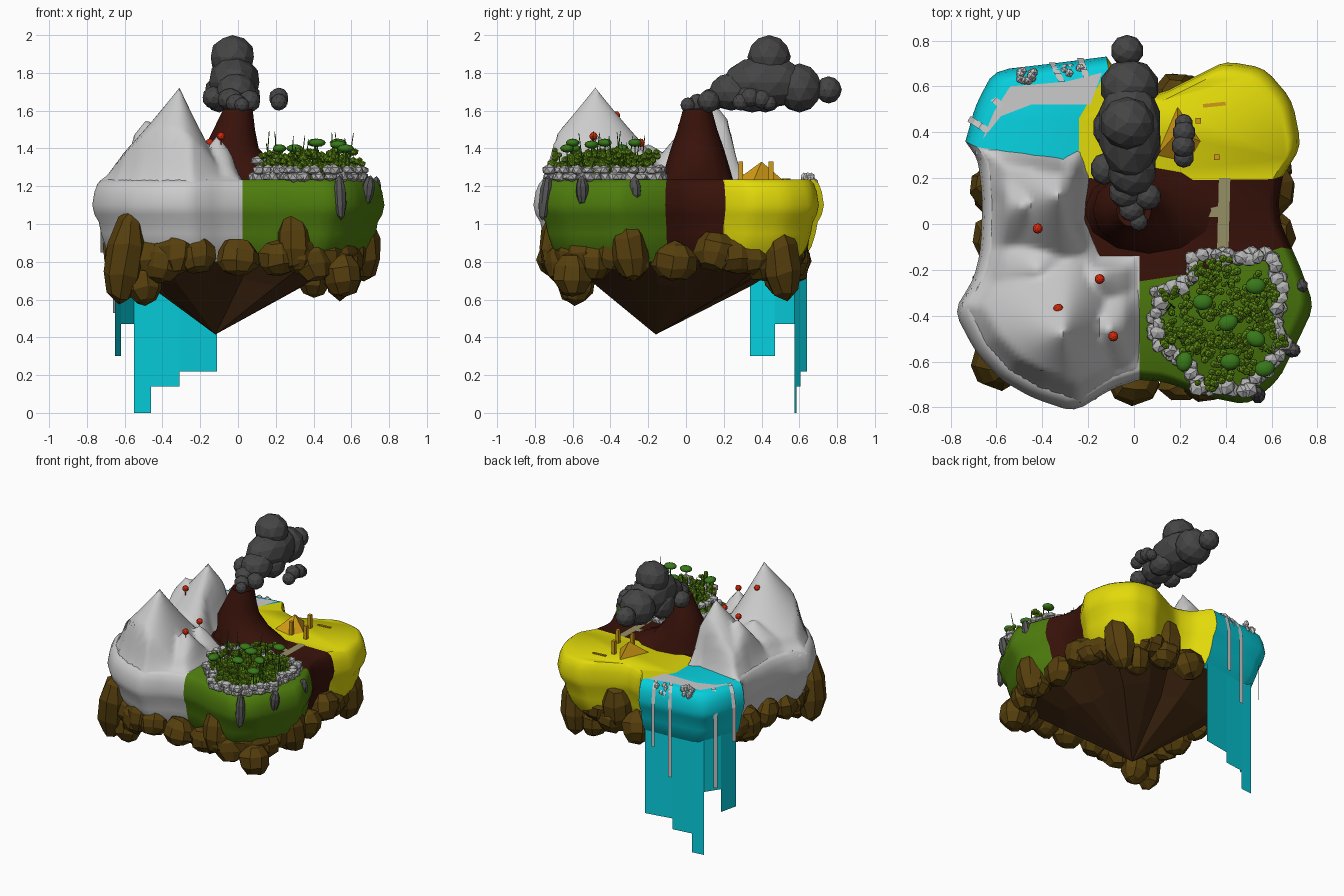
import bpy, bmesh, math, random
from mathutils import Matrix, Vector, Euler
from mathutils.geometry import intersect_point_line

if "Cube" in bpy.data.objects:
    bpy.data.objects.remove(bpy.data.objects["Cube"])
random.seed(7)
U = random.uniform

COL = dict(grass=(.075, .2, .004), lava=(.04, .006, .003), sand=(.76, .7, .003), water=(.002, .62, .72),
           rock=(.095, .05, .004), under=(.055, .022, .006), smoke=(.06, .06, .06), red=(.65, .02, .003),
           orange=(.65, .33, .008), stone=(.45, .45, .45), dark=(.09, .09, .09), path=(.3, .28, .13),
           leaf=(.13, .3, .008), canopy=(.04, .19, .01))
MATS = {}
for k, c in COL.items():
    MATS[k] = bpy.data.materials.new(k)
    MATS[k].diffuse_color = (*c, 1)

def finish(bm, name, mat=None, smooth=0):
    bmesh.ops.recalc_face_normals(bm, faces=bm.faces)
    me = bpy.data.meshes.new(name)
    bm.to_mesh(me)
    bm.free()
    ob = bpy.data.objects.new(name, me)
    bpy.context.collection.objects.link(ob)
    if mat:
        me.materials.append(MATS[mat])
    if smooth:
        bpy.ops.object.select_all(action='DESELECT')
        ob.select_set(True)
        bpy.context.view_layer.objects.active = ob
        bpy.ops.object.shade_smooth_by_angle(angle=math.radians(smooth))
    return ob

def bridge(bm, rings, closed=True):
    vr = [[bm.verts.new(p) for p in r] for r in rings]
    n = len(vr[0])
    for a, b in zip(vr, vr[1:]):
        for i in range(n if closed else n - 1):
            j = (i + 1) % n
            bm.faces.new((a[i], a[j], b[j], b[i]))
    return vr

def blob(bm, loc, size, rot=(0, 0, 0), kind='ico', sub=1, jit=0.0):
    m = Matrix.LocRotScale(Vector(loc), Euler(rot), Vector(size))
    if kind == 'ico':
        vs = bmesh.ops.create_icosphere(bm, subdivisions=sub, radius=1, matrix=m)['verts']
    elif kind == 'barrel':
        vs = bmesh.ops.create_uvsphere(bm, u_segments=8, v_segments=5, radius=1, matrix=m)['verts']
    elif kind == 'box':
        vs = bmesh.ops.create_cube(bm, size=2, matrix=m)['verts']
    else:
        vs = bmesh.ops.create_cone(bm, segments=5, radius1=1, radius2=.4, depth=2, matrix=m, cap_ends=True)['verts']
    for v in vs:
        v.co += Vector((U(-1, 1) * size[0], U(-1, 1) * size[1], U(-1, 1) * size[2])) * jit

def flat(name, pts, z, mat):
    bm = bmesh.new()
    bm.faces.new([bm.verts.new((x, y, z)) for x, y in pts])
    return finish(bm, name, mat)

def walk(pts, n):
    # evenly spaced points round a closed path
    segs = [(Vector(a), Vector(b)) for a, b in zip(pts, pts[1:] + pts[:1])]
    total = sum((b - a).length for a, b in segs)
    for i in range(n):
        d = total * i / n
        for a, b in segs:
            if d <= (b - a).length:
                yield a.lerp(b, d / (b - a).length)
                break
            d -= (b - a).length

def inside(x, y, poly):
    hit = False
    for (x0, y0), (x1, y1) in zip(poly, poly[1:] + poly[:1]):
        if (y0 > y) != (y1 > y) and x < x0 + (y - y0) * (x1 - x0) / (y1 - y0):
            hit = not hit
    return hit

# island regions: outer rim points, then inner border of the top face
REG = {
 'snow_land': (None, [(-.735, .36), (-.68, .28), (-.66, .1), (-.67, -.12), (-.7, -.24), (-.785, -.38), (-.69, -.56),
    (-.58, -.68), (-.44, -.76), (-.26, -.82), (-.1, -.72), (.025, -.68)],
    [(.025, -.14), (-.15, -.14), (-.22, .02), (-.2, .2), (-.24, .32), (-.31, .28)]),
 'grass_land': ('grass', [(.025, -.68), (.14, -.69), (.3, -.75), (.5, -.79), (.63, -.68), (.71, -.52), (.785, -.36),
    (.73, -.2), (.69, -.11)], [(.35, -.2), (.025, -.25)]),
 'lava_land': ('lava', [(.69, -.11), (.64, 0), (.63, .1), (.65, .21)],
    [(.1, .19), (-.2, .2), (-.22, .02), (-.15, -.14), (.025, -.14), (.025, -.25), (.35, -.2)]),
 'sand_land': ('sand', [(.65, .21), (.73, .34), (.69, .54), (.57, .68), (.4, .71), (.28, .65), (.1, .56), (-.04, .61),
    (-.12, .73)], [(-.24, .46), (-.24, .32), (-.2, .2), (.1, .19)]),
 'water_land': ('water', [(-.12, .73), (-.35, .7), (-.61, .67), (-.69, .52), (-.735, .36)],
    [(-.31, .28), (-.24, .32), (-.24, .46)])}
PROF = [(1.235, .93), (1.215, .962), (1.17, .985), (1.1, 1), (1.05, .985), (1.01, .955), (.95, .94), (.88, .91), (.8, .84)]
rim = []
for name, (mat, outer, inner) in REG.items():
    # soften the rim corners
    P = [Vector(p) for p in outer]
    fine = [P[0]]
    for a, b, c in zip(P, P[1:], P[2:]):
        fine += [a.lerp(b, .75), b.lerp((a + c) / 2, .15), b.lerp(c, .25)]
    fine.append(P[-1])
    bm = bmesh.new()
    rows = bridge(bm, [[(p.x * s, p.y * s, z) for p in fine] for z, s in PROF], False)
    bm.faces.new(rows[0] + [bm.verts.new((x, y, 1.235)) for x, y in inner])
    finish(bm, name, mat, 50)
    rim += outer[:-1]

# dark underside cone
bm = bmesh.new()
rows = bridge(bm, [[(x * .84, y * .84, .84) for x, y in rim[::2]],
                   [(x * .55 - .05 + U(-.03, .03), y * .55 - .04, .69 + U(-.03, .03)) for x, y in rim[::2]]])
tip = bm.verts.new((-.12, -.16, .415))
for a, b in zip(rows[1], rows[1][1:] + rows[1][:1]):
    bm.faces.new((a, b, tip))
finish(bm, 'underside', 'under')

# belt of faceted boulders, left open at the waterfall
bm = bmesh.new()
for i in range(36):
    a = i * math.tau / 36
    c, s = math.cos(a), math.sin(a)
    x = .615 * math.copysign(abs(c) ** .6, c)
    y = -.065 + .63 * math.copysign(abs(s) ** .6, s)
    if x < -.1 and y > .33:
        continue
    blob(bm, (x, y, .83 + U(-.03, .03)), (U(.085, .1), U(.105, .13), U(.095, .12)),
         (U(-.3, .3), U(-.3, .3), math.atan2(y, x)), 'barrel', jit=.08)
for x, y, z, r, h in [(-.6, -.61, .82, .11, .25), (.3, -.68, .91, .1, .16), (.55, .5, .81, .11, .22),
                      (.55, -.6, .73, .11, .12), (-.5, -.58, .69, .1, .12), (.18, .55, .9, .11, .18),
                      (.4, .5, .72, .1, .11), (.66, -.3, .87, .1, .18), (-.62, .15, .85, .1, .14)]:
    blob(bm, (x, y, z), (r, r, h), (U(-.2, .2), U(-.2, .2), U(0, 3)), 'barrel', jit=.06)
finish(bm, 'boulder_belt', 'rock')

# snow peaks: one height field fitted to the snow region, edges tucked under the rim
SNOW = [(x * .93, y * .93) for x, y in REG['snow_land'][1]] + REG['snow_land'][2]
PEAKS = [(-.31, -.48, .485, .46, 1.2, 1.7), (-.33, .12, .44, .38, 1.1, 1.7), (-.42, -.2, .19, .3, 1, 1),
         (-.11, -.46, .23, .22, 1.2, 1), (-.48, .08, .32, .26, 1, 1.2), (-.15, -.24, .16, .2, 1, 1.2)]
def height(x, y):
    d = 9
    for a, b in zip(SNOW, SNOW[1:] + SNOW[:1]):
        t = intersect_point_line(Vector((x, y)), Vector(a), Vector(b))[1]
        d = min(d, (Vector((x, y)) - Vector(a).lerp(Vector(b), min(1, max(0, t)))).length)
    if not inside(x, y, SNOW):
        return 1.235 - 1.6 * d if d < .029 else None
    h = max(k * max(0, 1 - math.hypot((x - px) * (w if x > px else 1), y - py) / r) ** e
            for px, py, k, r, e, w in PEAKS)
    return 1.237 + h * min(1, d / .06)
bm = bmesh.new()
grid = {}
for i in range(42):
    for j in range(60):
        x, y = -.77 + i * .02, -.8 + j * .02
        z = height(x, y)
        if z:
            grid[i, j] = bm.verts.new((x, y, z))
for i, j in grid:
    quad = [(i, j), (i + 1, j), (i + 1, j + 1), (i, j + 1)]
    if all(k in grid for k in quad):
        bm.faces.new([grid[k] for k in quad])
finish(bm, 'snow_peaks', None, 70)

# red markers on the snow
bm = bmesh.new()
for p in [(-.42, -.02, 1.52), (-.15, -.24, 1.43), (-.33, -.37, 1.575), (-.09, -.49, 1.465)]:
    blob(bm, p, (.022,) * 3, sub=2)
    blob(bm, (p[0], p[1], p[2] - .04), (.003, .003, .04), kind='stick')
finish(bm, 'red_markers', 'red')

# volcano with crater
bm = bmesh.new()
rings = [[(cx + rx * math.cos(i * math.tau / 12), .06 + ry * math.sin(i * math.tau / 12), z) for i in range(12)]
         for z, cx, rx, ry in [(1.23, .07, .29, .19), (1.3, .01, .19, .17), (1.4, -.035, .145, .14),
                               (1.5, -.02, .11, .105), (1.61, 0, .077, .075), (1.6, 0, .05, .05), (1.5, 0, .03, .03)]]
bm.faces.new(bridge(bm, rings)[-1])
finish(bm, 'volcano', 'lava', 40)

# smoke plume and stray puff
bm = bmesh.new()
for x, y, z, a, b, c in [(.02, .01, 1.63, .04, .04, .04), (-.01, .06, 1.64, .055, .05, .05),
        (.06, .12, 1.65, .06, .06, .06), (-.04, .14, 1.66, .07, .07, .06), (-.01, .24, 1.7, .11, .12, .1),
        (-.13, .24, 1.67, .06, .07, .06), (-.02, .42, 1.75, .14, .23, .14), (-.03, .44, 1.885, .12, .115, .115),
        (-.02, .6, 1.72, .13, .12, .13), (-.1, .42, 1.69, .08, .1, .1), (.05, .35, 1.67, .07, .1, .08),
        (-.03, .755, 1.71, .072, .07, .072)]:
    blob(bm, (x, y, z), (a, b, c), sub=2)
for y, z, r in [(.29, 1.645, .045), (.34, 1.67, .052), (.4, 1.66, .05), (.44, 1.64, .04)]:
    blob(bm, (.22 + U(-.005, .005), y, z), (r, r, r), sub=2)
finish(bm, 'smoke', 'smoke')

# shore and pale paths
flat('shore', [(-.66, .37), (-.61, .49), (-.54, .6), (-.3, .62), (-.14, .66), (-.19, .52), (-.45, .52), (-.58, .47)],
     1.239, None)
flat('path_main', [(.36, -.2), (.41, -.2), (.42, .2), (.37, .2)], 1.239, 'path')
flat('path_branch', [(.15, .03), (.38, .03), (.38, .08)], 1.24, 'path')

# stepped waterfall sheets
bm = bmesh.new()
edge = [(-.65, .34), (-.62, .47), (-.55, .575), (-.46, .585), (-.31, .605), (-.11, .64)]
for (x0, y0), (x1, y1), z in zip(edge, edge[1:], [.3, .47, 0, .14, .22]):
    bm.faces.new([bm.verts.new(p) for p in [(x0, y0, z), (x1, y1, z), (x1, y1, .93), (x0, y0, .93)]])
finish(bm, 'waterfall', 'water')

# grey icicle ribbons over the rim, with frozen clumps
bm = bmesh.new()
for x, y, z in [(-.35, .69, .58), (-.23, .71, .78), (-.64, .57, .53), (-.705, .45, .85)]:
    d = Vector((x, y, 0))
    t = Vector((.014, 0, 0)) if x > -.6 else Vector((-y, x, 0)).normalized() * .014
    rows = [d * s + Vector((0, 0, h)) for s, h in
            [(.9, 1.242), (.95, 1.24), (.99, 1.2), (1.02, 1.1), (1.02, .95), (1.02, z)]]
    bridge(bm, [[p - t for p in rows], [p + t for p in rows]], False)
for x, y in [(-.47, .64), (-.27, .655)]:
    for k in range(12):
        blob(bm, (x + U(-.035, .035), y + U(-.02, .03), 1.21 + U(-.05, .04)), (.02, .02, .028), jit=.1)
finish(bm, 'icicles')

# sand pyramid and posts
bm = bmesh.new()
tip = bm.verts.new((.19, .4, 1.33))
b = [bm.verts.new((x, y, 1.235)) for x, y in [(.1, .3), (.24, .27), (.29, .36), (.19, .51)]]
for i in range(4):
    bm.faces.new((b[i], b[(i + 1) % 4], tip))
for x, y in [(.24, .29), (.36, .29), (.28, .45)]:
    blob(bm, (x, y, 1.28), (.012, .012, .052), kind='box')
blob(bm, (.35, .52, 1.235), (.05, .008, .006), (0, 0, .1), 'box')
finish(bm, 'sand_pyramid', 'orange')

# garden wall of stones
GARDEN = [(.26, -.14), (.6, -.14), (.645, -.26), (.62, -.4), (.66, -.52), (.56, -.66), (.49, -.73), (.28, -.71),
          (.23, -.62), (.09, -.5), (.11, -.3), (.24, -.26)]
bm = bmesh.new()
for layer, n in enumerate((52, 40)):
    for p in walk(GARDEN, n):
        lift = .05 if p.x < .25 and p.y > -.5 else 0
        blob(bm, (p.x + U(-.015, .015), p.y + U(-.015, .015), 1.25 + layer * (.035 + lift)),
             (U(.028, .042), U(.028, .042), U(.022, .034)), (0, 0, U(0, 3)), jit=.06)
finish(bm, 'garden_wall', 'stone')

# slabs hanging on the grass cliff
bm = bmesh.new()
for x, y, z, h in [(.54, -.745, 1.14, .12), (.69, -.55, 1.18, .08), (.725, -.27, 1.18, .07)]:
    blob(bm, (x, y, z), (.034, .034, h), (.1, .1, U(0, 3)), 'barrel', jit=.06)
finish(bm, 'cliff_slabs', 'dark')

# planting: leaf balls on stems, flat-topped trees, grass blades
def spots(n):
    while n:
        x, y = U(.12, .64), U(-.71, -.17)
        if inside(x, y, GARDEN):
            n -= 1
            yield x, y
leaf, dark = bmesh.new(), bmesh.new()
for x, y in spots(120):
    h = U(1.28, 1.38)
    blob(leaf, (x, y, (1.23 + h) / 2), (.004, .004, (h - 1.23) / 2), kind='stick')
    for k in range(4):
        blob(leaf, (x + U(-.025, .025), y + U(-.025, .025), h + U(-.015, .015)), (U(.014, .02),) * 3)
for x, y, h in [(.53, -.27, 1.43), (.41, -.43, 1.43), (.53, -.5, 1.42), (.22, -.6, 1.4), (.42, -.6, 1.43),
                (.57, -.63, 1.4), (.3, -.34, 1.4)]:
    blob(dark, (x, y, h), (.036, .045, .022), (0, 0, U(0, 3)), sub=2)
    blob(dark, (x, y, (h + 1.23) / 2), (.007, .007, (h - 1.23) / 2), kind='stick')
for x, y in spots(16):
    h = U(.08, .13)
    blob(dark, (x, y, 1.24 + h), (.005, .005, h), (U(-.15, .15), U(-.15, .15), 0), 'stick')
finish(leaf, 'garden_shrubs', 'leaf')
finish(dark, 'garden_trees', 'canopy', 40)

for m in bpy.data.materials:
    if m.users and not m.is_grease_pencil:
        m.use_nodes = True
        m.node_tree.nodes["Principled BSDF"].inputs["Base Color"].default_value = m.diffuse_color
